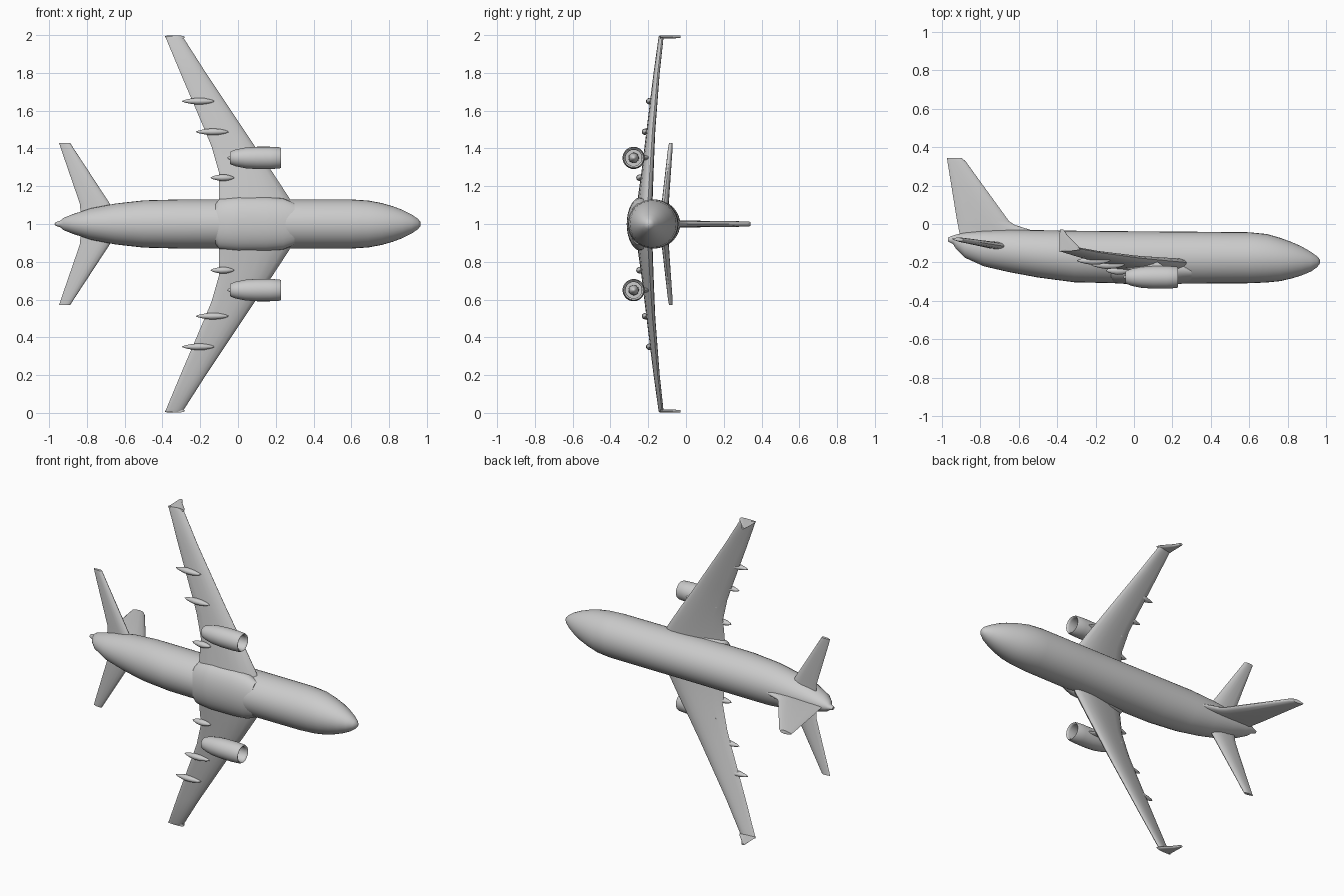
import bpy, bmesh, math
from mathutils import Vector

# The aircraft flies toward +x, its top faces +y and its wings span z (centre line z = 1)
grey = bpy.data.materials.new("light_grey")
grey.diffuse_color = (0.6, 0.6, 0.6, 1)


def loft(name, rings, mirror=False, angle=50):
    """Skin a list of equal-length closed rings and cap both ends."""
    bm = bmesh.new()
    vs = [[bm.verts.new(p) for p in ring] for ring in rings]
    n = len(rings[0])
    for a, b in zip(vs, vs[1:]):
        for i in range(n):
            j = (i + 1) % n
            bm.faces.new((a[i], a[j], b[j], b[i]))
    bm.faces.new(vs[0])
    bm.faces.new(vs[-1])
    bmesh.ops.recalc_face_normals(bm, faces=bm.faces)
    me = bpy.data.meshes.new(name)
    bm.to_mesh(me)
    bm.free()
    me.materials.append(grey)
    ob = bpy.data.objects.new(name, me)
    bpy.context.collection.objects.link(ob)
    ob.location.z = 1
    if mirror:
        m = ob.modifiers.new("mirror", 'MIRROR')
        m.use_axis = (False, False, True)
    bpy.ops.object.select_all(action='DESELECT')
    ob.select_set(True)
    bpy.context.view_layer.objects.active = ob
    bpy.ops.object.shade_smooth_by_angle(angle=math.radians(angle))
    return ob


def oval(x, top, bottom, half_width, z=0, n=32):
    c, r = (top + bottom) / 2, (top - bottom) / 2
    return [(x, c + r * math.cos(t), z + half_width * math.sin(t))
            for t in (2 * math.pi * i / n for i in range(n))]


def circle(x, r, y, z, n=28):
    return oval(x, y + r, y - r, r, z, n)


# fraction along the chord, fraction of the thickness
HALF = [(0.03, .38), (0.1, .72), (0.25, .98), (0.4, 1), (0.6, .85), (0.8, .55), (0.95, .32)]


def foil(le, te, thick, up=(0, 1, 0)):
    """Rounded wing section between a leading and a trailing point."""
    le, te, up = Vector(le), Vector(te), Vector(up) * thick / 2
    upper = [le.lerp(te, f) + up * h for f, h in HALF]
    lower = [le.lerp(te, f) - up * h for f, h in reversed(HALF)]
    return [le] + upper + [te] + lower


# Fuselage: x, top, bottom, half width
loft("fuselage", [oval(*s) for s in [
    (-.968, -.07, -.09, .008), (-.94, -.06, -.105, .018), (-.925, -.055, -.13, .032),
    (-.88, -.045, -.175, .05), (-.78, -.035, -.22, .083), (-.65, -.03, -.25, .108),
    (-.5, -.032, -.278, .125), (-.31, -.035, -.303, .13), (0, -.038, -.31, .13),
    (.3, -.04, -.31, .13), (.6, -.043, -.308, .13), (.69, -.052, -.304, .124),
    (.76, -.072, -.297, .111), (.82, -.094, -.283, .094), (.87, -.116, -.268, .075),
    (.92, -.145, -.247, .05), (.952, -.168, -.225, .028), (.967, -.185, -.205, .01)]])

# Belly fairing that blends the wing roots
loft("belly_fairing", [oval(*s) for s in [
    (-.13, -.2, -.29, .09), (-.1, -.17, -.308, .132), (0, -.16, -.314, .143),
    (.15, -.155, -.314, .143), (.24, -.165, -.312, .135), (.3, -.19, -.3, .11)]])

# Wings
loft("wings", [foil(*s) for s in [
    ((.30, -.205, .06), (-.1, -.25, .06), .075),
    ((.27, -.2, .14), (-.1, -.242, .14), .07),
    ((.185, -.192, .27), (-.1, -.225, .27), .058),
    ((.09, -.183, .41), (-.14, -.21, .41), .048),
    ((.03, -.177, .5), (-.177, -.2, .5), .042),
    ((-.17, -.15, .8), (-.305, -.165, .8), .03),
    ((-.285, -.128, .98), (-.38, -.142, .98), .024),
    ((-.3, -.126, .996), (-.386, -.138, .996), .02)]], True)

# Upturned wing tips
loft("winglets", [foil(*s, (0, 0, 1)) for s in [
    ((-.28, -.135, .989), (-.387, -.145, .989), .018),
    ((-.29, -.115, .99), (-.387, -.12, .99), .018),
    ((-.345, -.06, .991), (-.387, -.06, .991), .016),
    ((-.365, -.03, .992), (-.385, -.028, .992), .014)]], True)

# Tail surfaces
loft("stabilizers", [foil(*s) for s in [
    ((-.63, -.118, .03), (-.83, -.105, .03), .04),
    ((-.68, -.115, .11), (-.838, -.1, .11), .036),
    ((-.87, -.085, .4), (-.938, -.08, .4), .024),
    ((-.888, -.082, .428), (-.947, -.077, .428), .018)]], True)
loft("fin", [foil(*s, (0, 0, 1)) for s in [
    ((-.48, -.05, 0), (-.9, -.09, 0), .036),
    ((-.55, -.027, 0), (-.91, -.035, 0), .036),
    ((-.62, -.005, 0), (-.915, -.005, 0), .036),
    ((-.65, .015, 0), (-.92, .015, 0), .036),
    ((-.875, .325, 0), (-.97, .325, 0), .028),
    ((-.895, .342, 0), (-.972, .342, 0), .022)]])

# Engines: hollow intake, tapering tail pipe, spinner and pylon
EY, EZ = -.277, .35
loft("engine_nacelles", [circle(x, r, EY, EZ) for x, r in [
    (.05, .004), (.05, .043), (.17, .045), (.215, .043), (.226, .047), (.228, .052),
    (.22, .056), (.17, .059), (.1, .059), (.04, .055), (-.01, .045), (-.038, .035),
    (-.043, .03), (-.02, .026), (-.02, .004)]], True)
loft("engine_spinners", [circle(x, r, EY, EZ, 20) for x, r in [
    (.04, .028), (.13, .026), (.165, .019), (.185, .009), (.19, .002)]], True)
loft("engine_exhaust_cones", [circle(x, r, EY, EZ, 20) for x, r in [
    (-.01, .02), (-.04, .014), (-.055, .003)]], True)
loft("engine_pylons", [foil((a, y, EZ), (b, y, EZ), .024, (0, 0, 1)) for a, b, y in [
    (.17, -.03, -.235), (.15, -.06, -.215), (.12, -.08, -.195)]], True)

# Flap track fairings under the trailing edges
for label, front, back, y, z in [("inner", -.02, -.145, -.242, .245),
                                 ("middle", -.05, -.222, -.212, .488),
                                 ("outer", -.125, -.296, -.19, .65)]:
    loft(label + "_flap_fairings", [
        oval(front + (back - front) * f, y + .02 * r, y - .022 * r, .018 * r, z, 14)
        for f, r in [(0, .1), (.1, .5), (.3, .9), (.55, 1), (.75, .75), (.92, .4), (1, .1)]], True)
